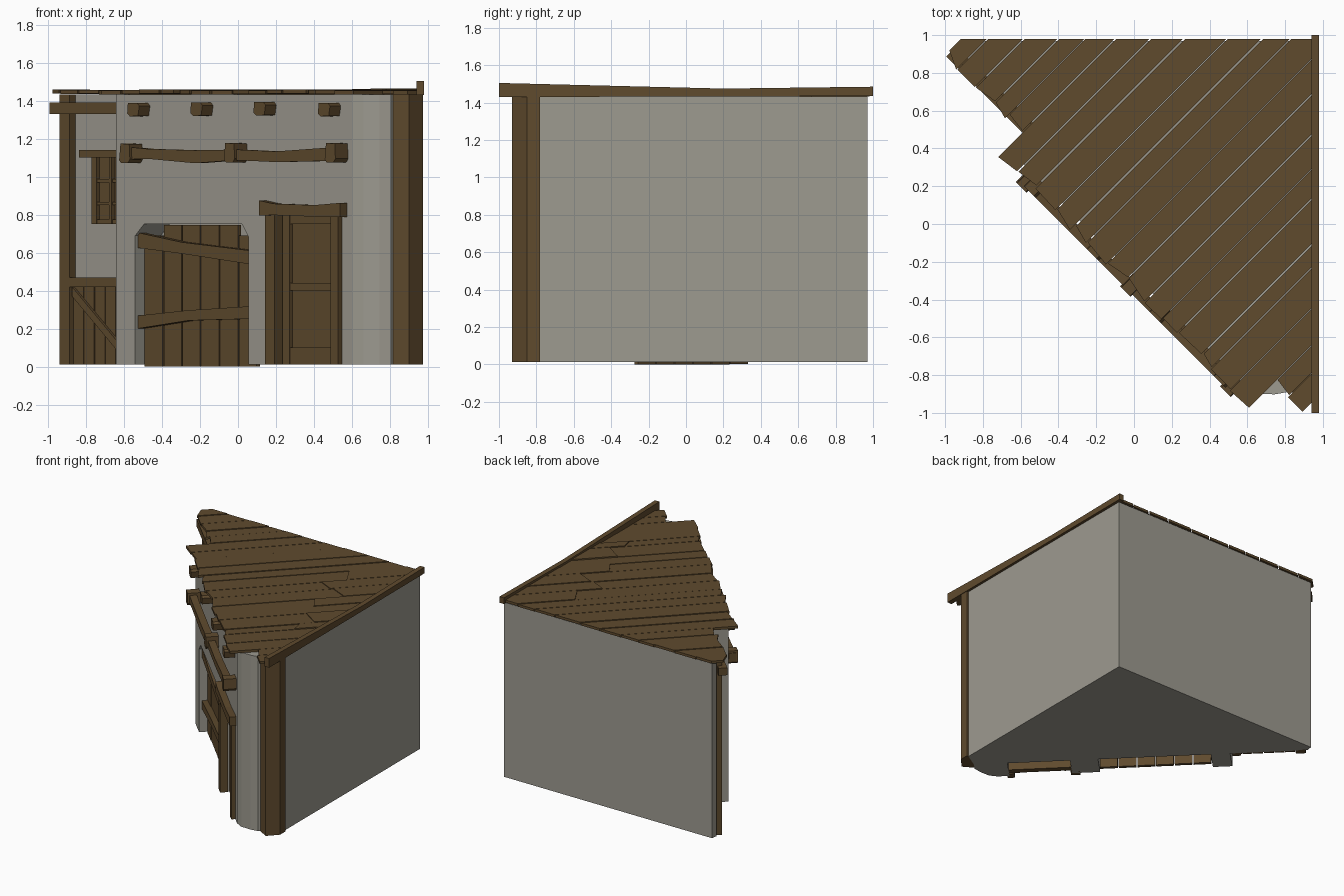
import bpy, bmesh, math, random
from mathutils import Matrix

random.seed(7)
cube = bpy.data.objects.get("Cube")
if cube:
    bpy.data.objects.remove(cube, do_unlink=True)


def material(name, rgb):
    m = bpy.data.materials.new(name)
    m.use_nodes = True
    m.diffuse_color = (*rgb, 1)
    m.node_tree.nodes["Principled BSDF"].inputs["Base Color"].default_value = (*rgb, 1)
    return m


PLASTER = material("grey plaster", (0.34, 0.325, 0.28))
WOOD = material("brown wood", (0.115, 0.069, 0.027))

# The facade is diagonal: its parts are built facing -y, then turned
TURN = Matrix.Rotation(math.radians(-45), 4, 'Z')
PLACE = {
    'x': lambda a, b, d: (d, a, b),
    'y': lambda a, b, d: (a, d, b),
    'z': lambda a, b, d: (a, b, d),
}


def prism(name, outline, lo, hi, axis='z', mat=WOOD, turned=True):
    """Extrude a flat outline along an axis."""
    bm = bmesh.new()
    ends = [[bm.verts.new(PLACE[axis](a, b, d)) for a, b in outline] for d in (lo, hi)]
    n = len(outline)
    for ring in ends:
        bm.faces.new(ring)
    for i in range(n):
        j = (i + 1) % n
        bm.faces.new((ends[0][i], ends[0][j], ends[1][j], ends[1][i]))
    bmesh.ops.recalc_face_normals(bm, faces=bm.faces)
    mesh = bpy.data.meshes.new(name)
    bm.to_mesh(mesh)
    bm.free()
    mesh.materials.append(mat)
    ob = bpy.data.objects.new(name, mesh)
    if turned:
        ob.matrix_world = TURN
    bpy.context.collection.objects.link(ob)
    return ob


def box(name, u, v, z, mat=WOOD):
    return prism(name, [(u[0], z[0]), (u[1], z[0]), (u[1], z[1]), (u[0], z[1])],
                 v[0], v[1], 'y', mat)


def timber(name, path, v):
    """Uneven beam across the facade; path holds (u, z, half height)."""
    low = [(u, z - h) for u, z, h in path]
    high = [(u, z + h) for u, z, h in reversed(path)]
    return prism(name, low + high, v[0], v[1], 'y')


BASE, TOP = 0.012, 1.432
FRONT = -0.19

# Triangular building body
prism("main_walls", [(-0.007, 1.365), (-1.33, 0.04), (-1.3, 0), (1.2, 0), (1.23, 0.127)],
      BASE, TOP, 'z', PLASTER)

# Thick front wall with gate and door openings, and its rounded end
prism("front_wall", [
    (-0.72, BASE), (-0.575, BASE), (-0.575, 0.69), (-0.51, 0.75), (0.22, 0.75),
    (0.27, 0.68), (0.27, BASE), (0.48, BASE), (0.48, 0.8), (0.95, 0.8),
    (0.95, BASE), (1.04, BASE), (1.04, TOP), (-0.72, TOP)],
    FRONT, 0.0, 'y', PLASTER)
prism("rounded_wall_end", [(1.04, 0), (1.04, FRONT), (1.103, -0.17), (1.165, -0.11),
                           (1.2, -0.06), (1.2, 0)], BASE, TOP, 'z', PLASTER)

# Corner post
prism("corner_post", [(0.80, -0.87), (0.90, -0.93), (0.975, -0.85), (0.975, -0.78), (0.85, -0.78)],
      BASE, TOP, 'z', WOOD, False)

# Gate planks and braces
count, left, right = 6, -0.573, 0.268
step = (right - left) / count
for i in range(count):
    u = left + i * step
    z_top = 0.69 if i in (0, count - 1) else 0.745
    box("gate_plank", (u + 0.004, u + step - 0.004),
        (-0.125 + random.uniform(-0.005, 0.005), -0.1),
        (random.uniform(0, 0.012) if i != 2 else 0, z_top))
timber("gate_upper_brace", [(-0.573, 0.665, 0.04), (-0.25, 0.625, 0.03), (0.26, 0.575, 0.036)],
       (-0.17, -0.12))
timber("gate_lower_brace", [(-0.573, 0.235, 0.034), (-0.2, 0.27, 0.027), (0.26, 0.285, 0.033)],
       (-0.17, -0.12))

# Door with frame
box("door_panel", (0.48, 0.95), (-0.13, -0.1), (BASE, 0.8))
for u in ((0.48, 0.535), (0.85, 0.95)):
    box("door_stile", u, (-0.15, -0.13), (BASE, 0.8))
for z in ((BASE, 0.1), (0.4, 0.44), (0.75, 0.8)):
    box("door_rail", (0.535, 0.85), (-0.147, -0.13), z)
for u in ((0.42, 0.49), (0.91, 0.965)):
    box("door_post", u, (-0.22, -0.16), (BASE, 0.8))
timber("door_lintel", [(0.395, 0.835, 0.04), (0.5, 0.828, 0.03), (0.8, 0.82, 0.03),
                       (1.0, 0.825, 0.037)], (-0.24, -0.17))

# Long pole on three brackets
timber("wall_pole", [(-0.6, 1.125, 0.035), (-0.4, 1.12, 0.026), (-0.05, 1.105, 0.034),
                     (0.25, 1.115, 0.028), (0.55, 1.105, 0.028), (1.0, 1.12, 0.036)], (-0.27, -0.215))
for u, z in ((-0.56, 1.122), (0.22, 1.125), (0.97, 1.125)):
    prism("pole_bracket", [(u - 0.04, z - 0.035), (u - 0.025, z - 0.05), (u + 0.025, z - 0.05),
                           (u + 0.04, z - 0.03), (u + 0.035, z + 0.05), (u - 0.03, z + 0.052)],
          -0.285, -0.18, 'y')

# Roof beam ends
for u in (-0.51, -0.04, 0.43, 0.91):
    z = 1.355 + random.uniform(-0.003, 0.003)
    prism("roof_beam_end", [(u - 0.045, z - 0.02), (u - 0.025, z - 0.035), (u + 0.035, z - 0.033),
                            (u + 0.045, z + 0.02), (u + 0.03, z + 0.035), (u - 0.04, z + 0.035)],
          -0.27, -0.15, 'y')

# Timber framing of the set-back bay
box("bay_post", (-1.285, -1.21), (-0.045, 0.02), (BASE, TOP))
box("bay_inner_post", (-0.8, -0.735), (-0.04, 0), (BASE, 0.43))
box("bay_top_beam", (-1.33, -0.72), (-0.075, -0.01), (1.33, 1.39))
box("bay_middle_beam", (-1.22, -0.72), (-0.045, 0), (0.42, 0.47))
for i in range(6):
    u = -1.21 + i * 0.08
    box("bay_plank", (u + 0.003, u + 0.077), (-0.018, 0), (BASE, 0.425))
prism("bay_brace", [(-1.2, 0.42), (-1.2, 0.37), (-0.79, 0.02), (-0.79, 0.07)], -0.035, -0.015, 'y')

# Bay window
box("window_back", (-1.05, -0.78), (-0.012, 0), (0.75, 1.1))
for u in ((-1.055, -1.02), (-0.925, -0.905), (-0.81, -0.775)):
    box("window_upright", u, (-0.035, 0), (0.75, 1.1))
for z in ((0.75, 0.775), (0.85, 0.868), (0.97, 0.988)):
    box("window_bar", (-1.03, -0.8), (-0.03, 0), z)
box("window_lintel", (-1.13, -0.74), (-0.055, 0), (1.1, 1.14))


# Roof planks, running from the facade to the two straight walls
PEAK = -0.021


def roof_end(u):
    return min(1.344 - u, 1.386 + u)


def roof_row(start, stop, number, front):
    width = (stop - start) / number
    edges = [start] + [start + width * (i + random.uniform(-0.2, 0.2))
                       for i in range(1, number)] + [stop]
    for a, b in zip(edges, edges[1:]):
        gap = random.uniform(0.002, 0.007)
        a, b = a + gap, b - gap * 0.5
        fa, fb = (front + random.uniform(-0.03, 0.02) for _ in range(2))
        ends = [(b, roof_end(b))]
        if a < PEAK < b:
            ends.append((PEAK, roof_end(PEAK)))
        ends.append((a, roof_end(a)))
        z = TOP + random.uniform(0.001, 0.008)
        reach = min(ends[0][1], ends[-1][1])
        if reach > 0.5 and random.random() < 0.5:
            cut = random.uniform(0.3, 0.75) * reach
            slant = random.uniform(-0.03, 0.03)
            ca, cb = (a, cut - slant), (b, cut + slant)
            prism("roof_plank", [(a, fa), (b, fb), cb, ca], z, z + 0.02)
            z += 0.006
            prism("roof_plank", [ca, cb] + ends, z, z + 0.02)
        else:
            prism("roof_plank", [(a, fa), (b, fb)] + ends, z, z + 0.02)


roof_row(-1.345, -0.765, 5, -0.06)
roof_row(-0.765, 1.12, 14, -0.235)
roof_row(1.12, 1.335, 2, -0.06)

# Trim board along the right edge of the roof
prism("roof_trim", [(-1, 1.43), (1, 1.435), (1, 1.485), (0.2, 1.475), (-1, 1.505)],
      0.94, 0.98, 'x', WOOD, False)
